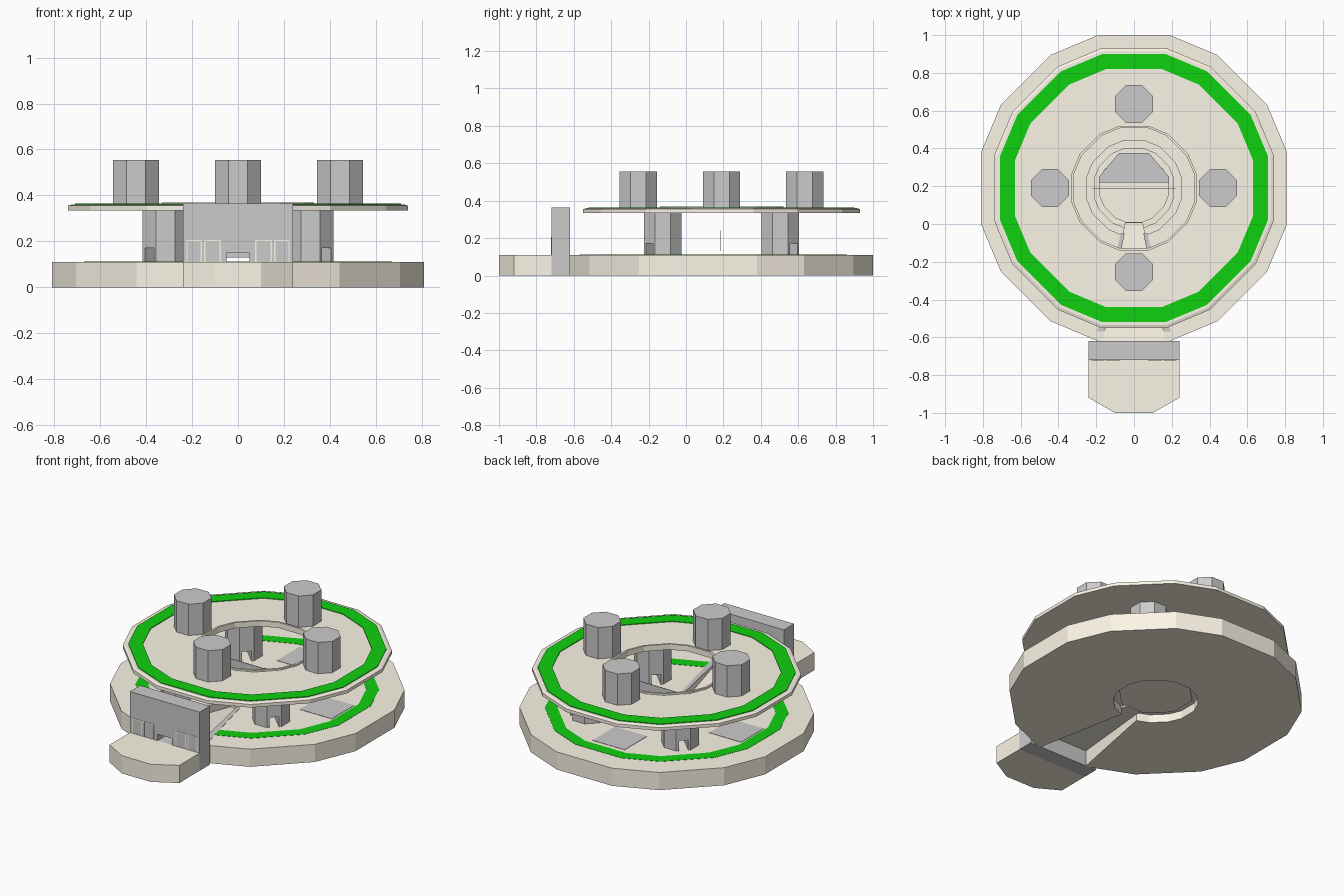
import bpy, bmesh
from math import pi, cos, sin
from mathutils import Matrix, Vector

if "Cube" in bpy.data.objects:
    bpy.data.objects.remove(bpy.data.objects["Cube"])

CY = 0.19  # centre of the round plaza in y


def material(name, col):
    m = bpy.data.materials.new(name)
    m.diffuse_color = (*col, 1)
    m.use_nodes = True
    m.node_tree.nodes["Principled BSDF"].inputs["Base Color"].default_value = m.diffuse_color
    return m


STONE = material("stone", (0.98, 0.92, 0.80))
GREEN = material("grass", (0.005, 0.64, 0.005))


def finish(bm, name, mat=None):
    bmesh.ops.recalc_face_normals(bm, faces=bm.faces)
    me = bpy.data.meshes.new(name)
    bm.to_mesh(me)
    bm.free()
    ob = bpy.data.objects.new(name, me)
    bpy.context.collection.objects.link(ob)
    if mat:
        me.materials.append(mat)
    return ob


def ring(name, profile, mat):
    """Sweep a closed (radius, z) profile round the uneven 16-sided outline."""
    quarter = [(1, .235), (.87, .545), (.545, .87), (.235, 1)]
    outline = []
    for k in range(4):
        c, s = round(cos(k * pi / 2)), round(sin(k * pi / 2))
        outline += [(x * c - y * s, x * s + y * c) for x, y in quarter]
    bm = bmesh.new()
    loops = [[bm.verts.new((x * r, CY + y * r, z)) for r, z in profile] for x, y in outline]
    n = len(profile)
    for i in range(16):
        a, b = loops[i], loops[(i + 1) % 16]
        for j in range(n):
            k = (j + 1) % n
            bm.faces.new((a[j], b[j], b[k], a[k]))
    return finish(bm, name, mat)


def prism(name, pts, z0, z1, mat=None):
    """Vertical prism; z0/z1 may be functions of y for sloping slabs."""
    f = lambda z, y: z(y) if callable(z) else z
    bm = bmesh.new()
    lo = [bm.verts.new((x, y, f(z0, y))) for x, y in pts]
    hi = [bm.verts.new((x, y, f(z1, y))) for x, y in pts]
    bm.faces.new(lo)
    bm.faces.new(hi)
    for i in range(len(pts)):
        j = (i + 1) % len(pts)
        bm.faces.new((lo[i], lo[j], hi[j], hi[i]))
    return finish(bm, name, mat)


def rect(x0, x1, y0, y1):
    return [(x0, y0), (x1, y0), (x1, y1), (x0, y1)]


def octagon(x, y, apothem=0.1):
    r = apothem / cos(pi / 8)
    return [(x + r * cos(pi / 8 + k * pi / 4), y + r * sin(pi / 8 + k * pi / 4)) for k in range(8)]


def cut(ob, cutter):
    cutter.hide_render = True
    cutter.hide_viewport = True
    cutter.display_type = 'WIRE'
    m = ob.modifiers.new("cut", 'BOOLEAN')
    m.operation = 'DIFFERENCE'
    m.solver = 'EXACT'
    m.object = cutter


# Plaza base with stepped arena opening, lower lawn ring
base = ring("plaza_base", [(.81, 0), (.81, .11), (.25, .11), (.25, .09), (.21, .09),
                           (.21, .07), (.18, .07), (.18, .05), (.235, .05), (.235, 0)], STONE)
lawn = ring("lower_lawn", [(.67, .108), (.67, .1115), (.60, .1115), (.60, .108)], GREEN)

# Sunken arena floor closing the opening
prism("arena_floor", octagon(0, CY, .2), .042, .05, STONE)
prism("arena_centre", octagon(0, CY, .1), .049, .055, STONE)

# Tapering ramp passage from the gate to the arena
passage = prism("passage_cutter", [(-.17, -.64), (.17, -.64), (.045, .005), (-.045, .005)], -.05, .2)
cut(base, passage)
cut(lawn, passage)
slope = lambda y: .11 - (y + .62) * .1
prism("ramp", [(-.17, -.62), (.17, -.62), (.048, .0), (-.048, .0)],
      lambda y: slope(y) - .012, slope, STONE)
for s in (-1, 1):
    prism("ramp_border", [(s * .155, -.57), (s * .195, -.57), (s * .07, -.05), (s * .05, -.05)], .109, .112)

# Paved pads on the plaza
for x, y in ((.48, 0), (-.48, 0), (0, .46)):
    prism("paved_pad", rect(x - .11, x + .11, CY + y - .11, CY + y + .11), .109, .112)

# Stage and its screen
prism("stage", [(-.185, .22), (.185, .22), (.185, .25), (.08, .375), (-.08, .375), (-.185, .25)], .09, .11)
prism("stage_screen", rect(-.22, .22, .184, .188), .13, .24)

# Raised ring deck with inner curb and upper lawn
ring("upper_deck", [(.74, .335), (.74, .355), (.725, .36), (.33, .36), (.33, .37),
                    (.318, .37), (.318, .335)], STONE)
ring("upper_lawn", [(.71, .359), (.71, .364), (.63, .364), (.63, .359)], GREEN)

# Supporting columns on the diagonals, each with a doorway through it
for sx in (-1, 1):
    for sy in (-1, 1):
        x, y = sx * .315, CY + sy * .315
        col = prism("support_column", octagon(x, y), .11, .336)
        rot = Matrix.Rotation(pi / 4 * sx * sy, 2)
        pts = [tuple(Vector((x, y)) + rot @ Vector(p)) for p in rect(-.2, .2, -.027, .027)]
        cut(col, prism("doorway_cutter", pts, .05, .172))

# Towers standing on the deck
for x, y in ((.445, 0), (-.445, 0), (0, .445), (0, -.445)):
    prism("deck_tower", octagon(x, CY + y), .359, .555)

# Entrance terrace and gate wall
prism("entrance_terrace", [(-.24, -.72), (-.24, -.92), (-.1, -1), (.1, -1), (.24, -.92), (.24, -.72)],
      0, .11, STONE)
gate = prism("gate_wall", rect(-.24, .24, -.72, -.62), 0, .365)
cut(gate, prism("gate_door_cutter", rect(-.05, .05, -.8, -.55), .11, .15))

# Pale frames round the gate windows
for s in (-1, 1):
    for a, b in ((.075, .147), (.157, .225)):
        for x0, x1, z0, z1 in ((a, a + .006, .11, .205), (b - .006, b, .11, .205), (a, b, .199, .205)):
            prism("window_frame", rect(min(s * x0, s * x1), max(s * x0, s * x1), -.722, -.718), z0, z1, STONE)
